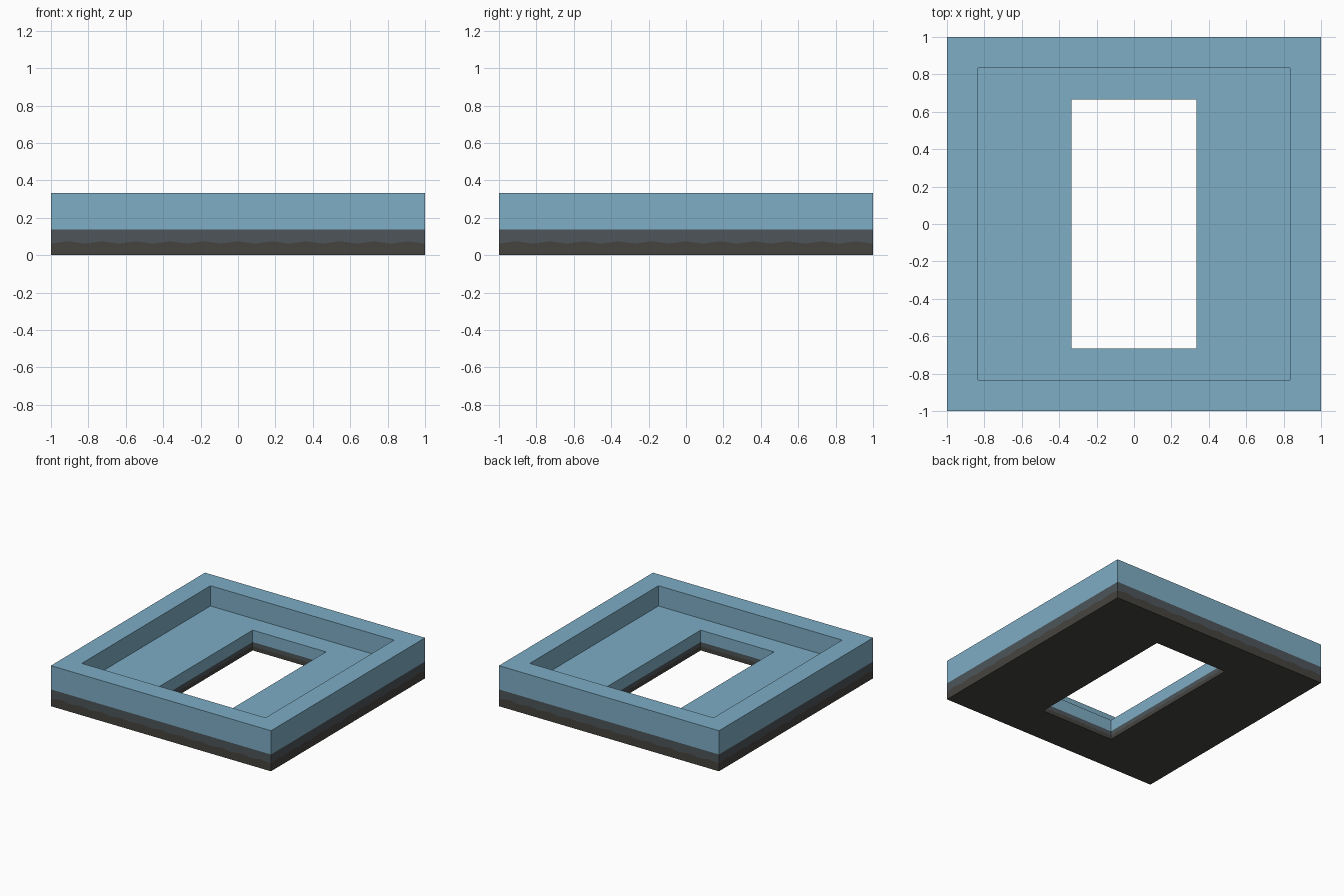
import bpy, bmesh, math

if "Cube" in bpy.data.objects:
    bpy.data.objects.remove(bpy.data.objects["Cube"])

N = 44  # segments per side, enough for the wavy paint edge


def material(name, srgb):
    m = bpy.data.materials.new(name)
    lin = [((c / 255 + 0.055) / 1.055) ** 2.4 for c in srgb]
    m.diffuse_color = (*lin, 1.0)
    m.use_nodes = True
    m.node_tree.nodes["Principled BSDF"].inputs["Base Color"].default_value = m.diffuse_color
    return m


def loop(bm, hx, hy, z, wave=0.0):
    """Rectangular ring of vertices; the height may ripple along each side."""
    corners = [(-hx, -hy), (hx, -hy), (hx, hy), (-hx, hy)]
    verts = []
    for s in range(4):
        (x0, y0), (x1, y1) = corners[s], corners[(s + 1) % 4]
        for i in range(N):
            t = i / N
            dz = wave * math.cos(t * 11 * math.tau)
            verts.append(bm.verts.new((x0 + (x1 - x0) * t, y0 + (y1 - y0) * t, z - dz)))
    return verts


BLUE, SLATE, DARK = 0, 1, 2
OUT, REC, HX, HY = 1.0, 0.835, 1 / 3, 2 / 3
TOP, FLOOR = 1 / 3, 1 / 6

bm = bmesh.new()
# Closed profile: outer wall up, rim in, recess down, floor in, opening down, underside out
profile = [
    (OUT, OUT, 0, 0, DARK),
    (OUT, OUT, 0.068, 0.006, SLATE),
    (OUT, OUT, 0.138, 0, BLUE),
    (OUT, OUT, TOP, 0, BLUE),
    (REC, REC, TOP, 0, BLUE),
    (REC, REC, FLOOR, 0, BLUE),
    (HX, HY, FLOOR, 0, BLUE),
    (HX, HY, 0.069, 0, SLATE),
    (HX, HY, 0.034, 0.003, DARK),
    (HX, HY, 0, 0, DARK),
]
rings = [loop(bm, *p[:4]) for p in profile]
for k, p in enumerate(profile):
    a, b = rings[k], rings[(k + 1) % len(rings)]
    for i in range(4 * N):
        j = (i + 1) % (4 * N)
        f = bm.faces.new((a[i], a[j], b[j], b[i]))
        f.material_index = p[4]
bmesh.ops.recalc_face_normals(bm, faces=bm.faces[:])

# Recessed square frame with a rectangular opening
mesh = bpy.data.meshes.new("recessed_frame")
bm.to_mesh(mesh)
bm.free()
for m in (material("soft blue", (126, 173, 197)),
          material("slate grey", (77, 85, 90)),
          material("dark warm grey", (69, 68, 63))):
    mesh.materials.append(m)
frame = bpy.data.objects.new("recessed_frame", mesh)
bpy.context.collection.objects.link(frame)
